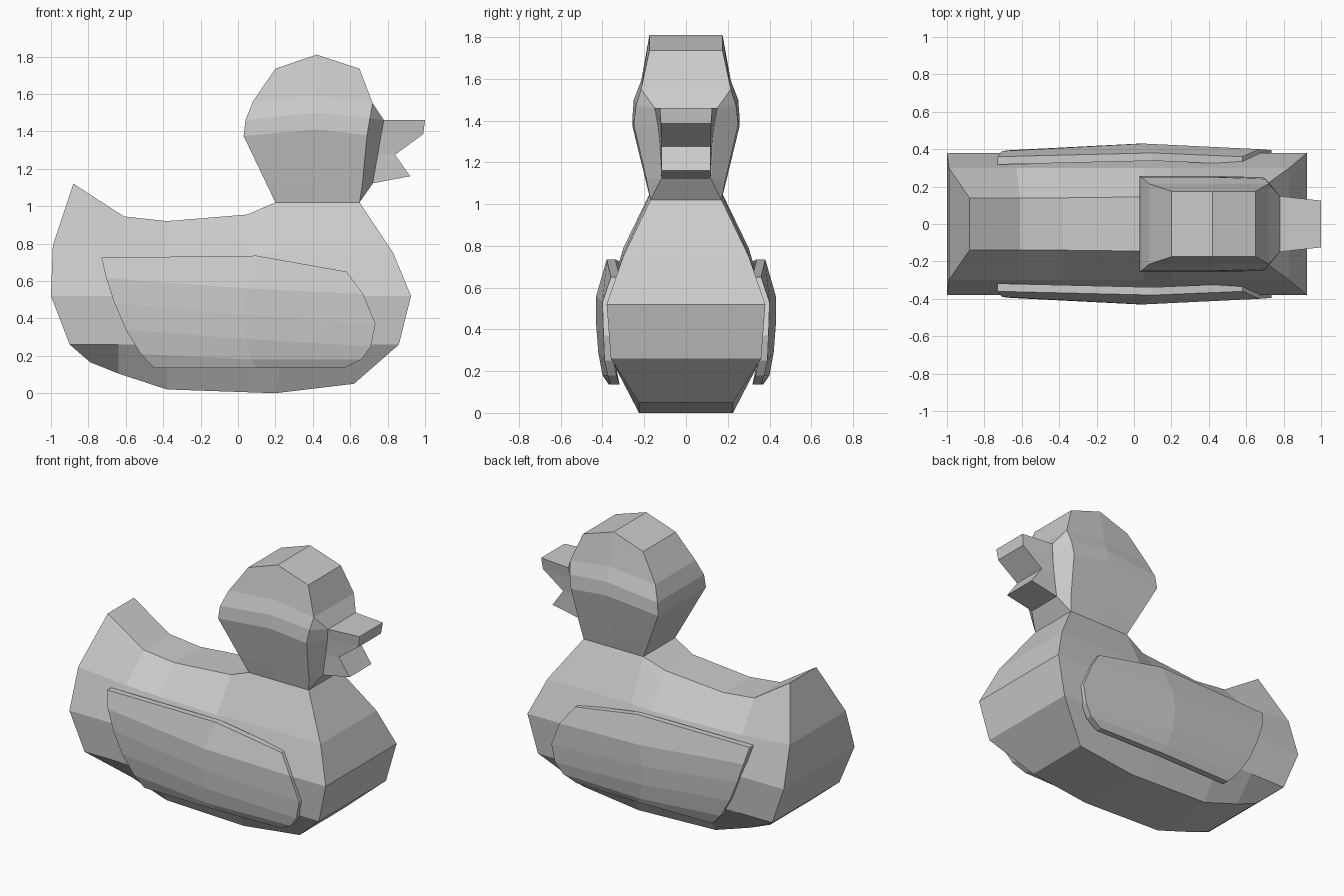
import bpy, bmesh

if "Cube" in bpy.data.objects:
    bpy.data.objects.remove(bpy.data.objects["Cube"])

NECK = 1.02  # height where head and body meet


def slab(name, outer, inner=None):
    """Solid between a grid of (x, y, z) side points and its partner grid
    (mirrored in y by default), closed around the rim; open at the neck."""
    if inner is None:
        inner = [[(x, -y, z) for x, y, z in row] for row in outer]
    bm = bmesh.new()
    a, b = ([[bm.verts.new(p) for p in row] for row in g] for g in (outer, inner))
    rows, cols = len(a), len(a[0])
    for g in (a, b):
        for r in range(rows - 1):
            for c in range(cols - 1):
                bm.faces.new((g[r][c], g[r][c + 1], g[r + 1][c + 1], g[r + 1][c]))
    rim = ([(0, c) for c in range(cols)] + [(r, cols - 1) for r in range(1, rows)]
           + [(rows - 1, c) for c in range(cols - 2, -1, -1)]
           + [(r, 0) for r in range(rows - 2, 0, -1)])
    for (r, c), (s, d) in zip(rim, rim[1:] + rim[:1]):
        if abs(a[r][c].co.z - NECK) + abs(a[s][d].co.z - NECK) > 1e-4:
            bm.faces.new((a[r][c], a[s][d], b[s][d], b[r][c]))
    bmesh.ops.remove_doubles(bm, verts=bm.verts, dist=0.0005)
    bmesh.ops.recalc_face_normals(bm, faces=bm.faces)
    mesh = bpy.data.meshes.new(name)
    bm.to_mesh(mesh)
    bm.free()
    obj = bpy.data.objects.new(name, mesh)
    bpy.context.collection.objects.link(obj)
    return obj


def row(y, xs, zs):
    """One row of side points; y and zs may be a single value or a list."""
    ys = y if isinstance(y, list) else [y] * len(xs)
    zs = zs if isinstance(zs, list) else [zs] * len(xs)
    return list(zip(xs, ys, zs))


# Body: rows from back ridge to keel, columns from tail to chest
slab("body", [
    row([.14, .14, .14, .145, .17, .17], [-.88, -.61, -.38, .05, .2, .65],
        [1.12, .945, .92, .955, NECK, NECK]),
    row(.30, [-.99, -.63, -.38, .05, .2, .83], [.79, .76, .75, .74, .75, .75]),
    row(.38, [-1, -.64, -.38, .05, .22, .925], .52),
    row(.36, [-.9, -.64, -.38, .05, .25, .86], .26),
    row(.225, [-.79, -.64, -.38, .05, .2, .62], [.165, .105, .02, .005, 0, .05]),
])

# Head: columns back, middle, cheek and beak-side bevel
slab("head", [
    row(.175, [.2, .42, .65, .65], [1.735, 1.81, 1.735, 1.735]),
    row(.215, [.08, .42, .72, .72], [1.56, 1.59, 1.55, 1.55]),
    row([.25, .25, .24, .15], [.04, .42, .705, .78], [1.46, 1.5, 1.47, 1.46]),
    row([.257, .257, .25, .135], [.03, .42, .69, .765], [1.375, 1.41, 1.38, 1.38]),
    row([.195, .195, .19, .12], [.152, .42, .665, .72], 1.12),
    row(.17, [.2, .42, .65, .65], NECK),
])

# Open beak
slab("beak", [
    row([.15, .125], [.77, 1.0], 1.46),
    row([.135, .12], [.755, .99], 1.385),
    row([.125, .118], [.735, .84], 1.275),
    row([.118, .118], [.71, .92], [1.12, 1.16]),
])

# Wings: thin curved shells on both flanks
wing = [
    row([.36, .38, .36], [-.73, .1, .58], [.725, .735, .65]),
    row([.39, .43, .40], [-.705, .05, .67], [.615, .56, .53]),
    row([.395, .43, .395], [-.66, .03, .735], [.48, .42, .37]),
    row([.39, .42, .39], [-.6, .04, .71], [.34, .29, .25]),
    row([.375, .40, .375], [-.52, .07, .66], [.21, .18, .18]),
    row([.36, .37, .36], [-.45, .1, .57], .135),
]
for side, label in ((1, "left"), (-1, "right")):
    slab(label + "_wing",
         [[(x, side * y, z) for x, y, z in r] for r in wing],
         [[(x, side * (y - .042), z) for x, y, z in r] for r in wing])
